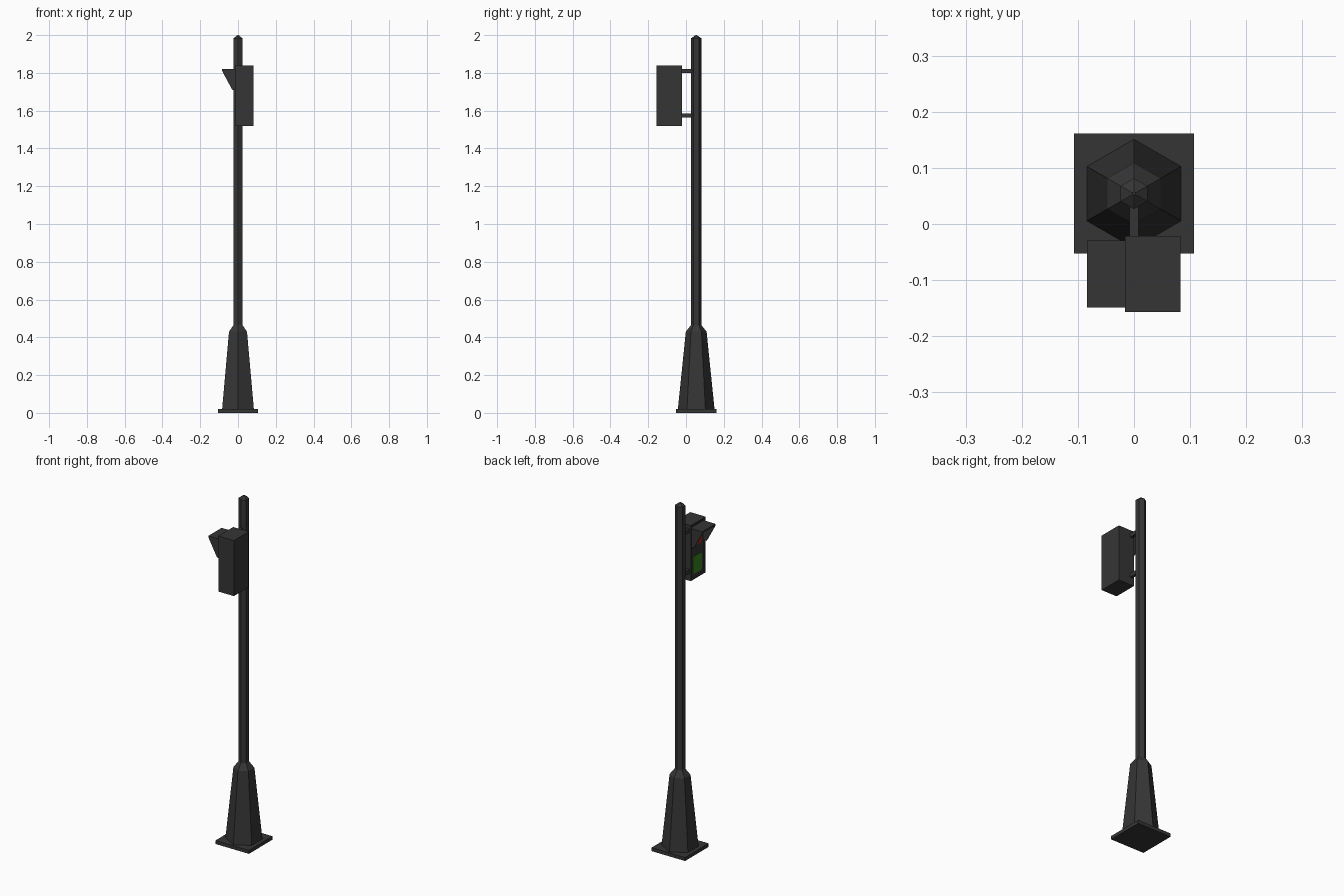
import bpy, bmesh, math
from mathutils import Vector

if "Cube" in bpy.data.objects:
    bpy.data.objects.remove(bpy.data.objects["Cube"])

def mat(name, col):
    m = bpy.data.materials.new(name)
    m.diffuse_color = (*col, 1)
    m.use_nodes = True
    m.node_tree.nodes["Principled BSDF"].inputs["Base Color"].default_value = m.diffuse_color
    return m

METAL = mat("dark_metal", (0.036, 0.036, 0.036))
RED = mat("red_light", (0.40, 0.015, 0.01))
GREEN = mat("green_light", (0.04, 0.22, 0.015))
PY = 0.054          # pole axis, y
FX = -0.016         # signal face, x

def finish(name, bm, m):
    bmesh.ops.recalc_face_normals(bm, faces=bm.faces)
    me = bpy.data.meshes.new(name)
    bm.to_mesh(me)
    bm.free()
    me.materials.append(m)
    ob = bpy.data.objects.new(name, me)
    bpy.context.collection.objects.link(ob)
    return ob

def box(name, lo, hi, m=METAL, recess=None):
    bm = bmesh.new()
    bmesh.ops.create_cube(bm, size=1)
    lo, hi = Vector(lo), Vector(hi)
    for v in bm.verts:
        v.co = Vector([(a + b) / 2 + c * (b - a) for a, b, c in zip(lo, hi, v.co)])
    if recess:  # sunken panel on the -x side
        f = min(bm.faces, key=lambda f: f.calc_center_median().x)
        bmesh.ops.inset_region(bm, faces=[f], thickness=recess, depth=0)
        ext = bmesh.ops.extrude_face_region(bm, geom=[f])
        bmesh.ops.translate(bm, vec=(recess, 0, 0),
                            verts=[g for g in ext["geom"] if isinstance(g, bmesh.types.BMVert)])
        if f.is_valid:
            bmesh.ops.delete(bm, geom=[f], context='FACES_ONLY')
    return finish(name, bm, m)

def prism(name, pts, offset, m=METAL):
    """Extrude a flat outline along an offset vector."""
    bm = bmesh.new()
    f = bm.faces.new([bm.verts.new(p) for p in pts])
    ext = bmesh.ops.extrude_face_region(bm, geom=[f])
    bmesh.ops.translate(bm, vec=offset,
                        verts=[g for g in ext["geom"] if isinstance(g, bmesh.types.BMVert)])
    return finish(name, bm, m)

def lathe(name, profile, n=6):
    """Six-sided stack of rings (radius, z), corners pointing along y."""
    bm = bmesh.new()
    rings = [[bm.verts.new((r * math.sin(2 * math.pi * i / n),
                            PY + r * math.cos(2 * math.pi * i / n), z))
              for i in range(n)] for r, z in profile]
    for a, b in zip(rings, rings[1:]):
        for i in range(n):
            j = (i + 1) % n
            bm.faces.new((a[i], a[j], b[j], b[i]))
    bm.faces.new(rings[0])
    bm.faces.new(rings[-1])
    bmesh.ops.remove_doubles(bm, verts=bm.verts, dist=1e-5)
    return finish(name, bm, METAL)

# Base plate, tapered foot and pole with pointed cap
box("base_plate", (-0.107, PY - 0.107, 0), (0.107, PY + 0.107, 0.02))
lathe("tapered_foot", [(0.097, 0.02), (0.055, 0.43), (0.0275, 0.465)])
lathe("pole", [(0.0275, 0.46), (0.0275, 1.983), (0.003, 2.0)])

# Signal housing with sunken face
box("signal_housing", (FX, -0.157, 1.52), (0.083, -0.021, 1.84), recess=0.008)

# Brackets to the pole
for i, z in enumerate((1.575, 1.81)):
    box(f"bracket_{i}", (-0.008, -0.03, z - 0.011), (0.008, PY, z + 0.011))

# Lenses: chamfered plates on the sunken face
def lens(name, z, m):
    w, h, c = 0.042, 0.05, 0.012
    out = [(w, h - c), (w - c, h), (c - w, h), (-w, h - c),
           (-w, c - h), (c - w, -h), (w - c, -h), (w, c - h)]
    prism(name, [(FX + 0.005, -0.089 + a, z + b) for a, b in out], (0.004, 0, 0), m)

lens("green_lens", 1.597, GREEN)
lens("red_lens", 1.755, RED)

# Visor: roof and two triangular cheeks over the red lens
box("visor_roof", (-0.084, -0.149, 1.812), (FX + 0.008, -0.029, 1.82))
for name, y in (("visor_cheek_front", -0.149), ("visor_cheek_back", -0.035)):
    prism(name, [(-0.084, y, 1.82), (FX + 0.008, y, 1.82),
                 (FX + 0.008, y, 1.71), (-0.03, y, 1.71), (-0.084, y, 1.81)], (0, 0.006, 0))
